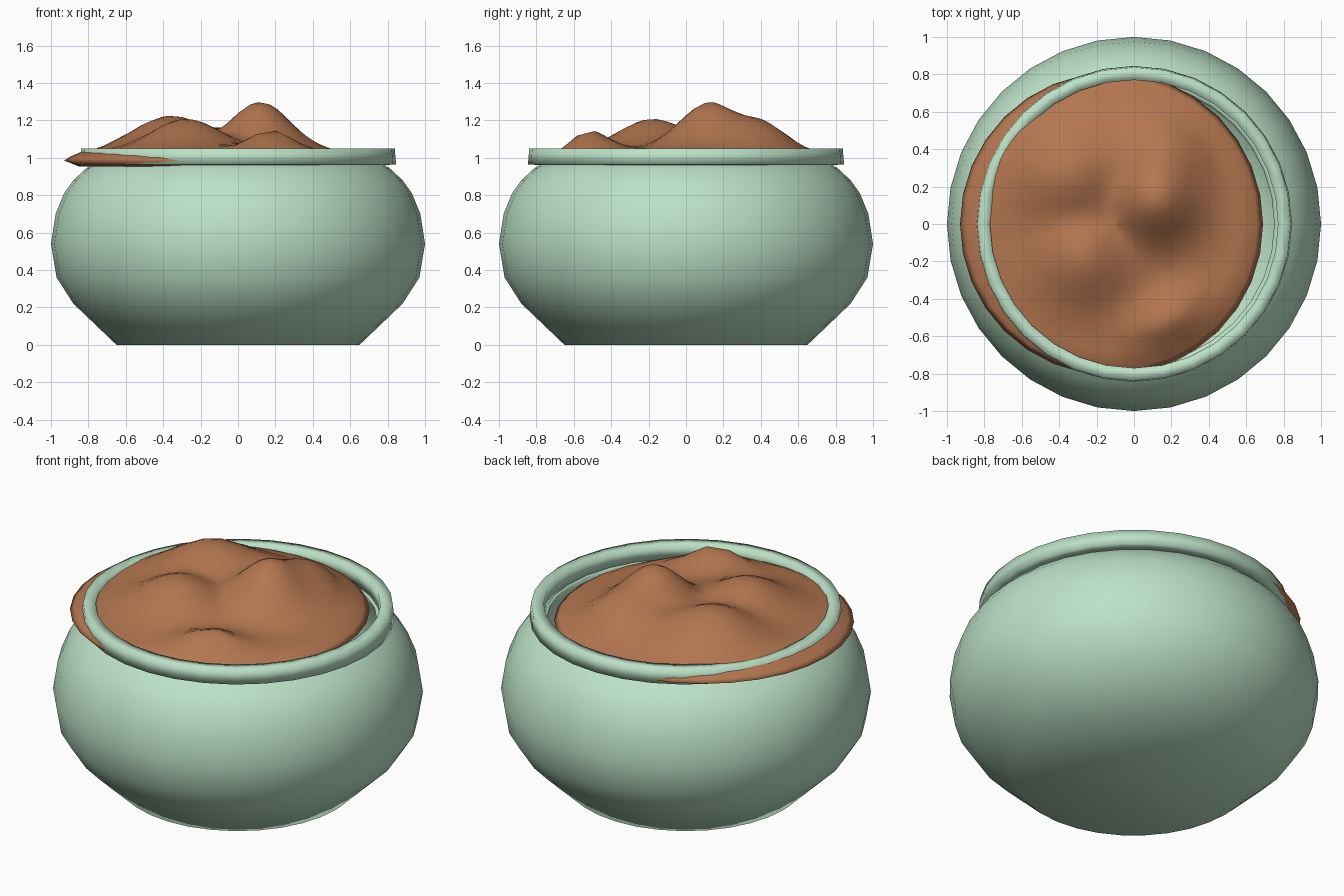
import bpy, bmesh, math

cube = bpy.data.objects.get("Cube")
if cube:
    bpy.data.objects.remove(cube, do_unlink=True)

SEGMENTS = 32


def make_material(name, colour):
    mat = bpy.data.materials.new(name)
    mat.use_nodes = True
    mat.diffuse_color = (*colour, 1)
    bsdf = next(n for n in mat.node_tree.nodes if n.type == 'BSDF_PRINCIPLED')
    bsdf.inputs["Base Color"].default_value = (*colour, 1)
    bsdf.inputs["Roughness"].default_value = 0.8
    return mat


def lathe(name, profile, material, centre=0.0, closed=False, height=None):
    """Spin (radius, z) points; zero radius makes a pole."""
    bm = bmesh.new()
    rings = []
    for r, z in profile:
        count = SEGMENTS if r > 0 else 1
        ring = []
        for i in range(count):
            a = math.tau * i / SEGMENTS
            x, y = centre + r * math.cos(a), r * math.sin(a)
            ring.append(bm.verts.new((x, y, z + (height(x, y, r) if height else 0))))
        rings.append(ring)
    pairs = list(zip(rings, rings[1:]))
    if closed:
        pairs.append((rings[-1], rings[0]))
    for a, b in pairs:
        for i in range(SEGMENTS):
            j = (i + 1) % SEGMENTS
            if len(a) == 1:
                bm.faces.new((a[0], b[j], b[i]))
            elif len(b) == 1:
                bm.faces.new((a[i], a[j], b[0]))
            else:
                bm.faces.new((a[i], a[j], b[j], b[i]))
    bmesh.ops.recalc_face_normals(bm, faces=bm.faces)
    for f in bm.faces:
        f.smooth = True
    mesh = bpy.data.meshes.new(name)
    bm.to_mesh(mesh)
    bm.free()
    mesh.materials.append(material)
    obj = bpy.data.objects.new(name, mesh)
    bpy.context.collection.objects.link(obj)
    return obj


green = make_material("pale_green_glaze", (0.50, 0.75, 0.57))
brown = make_material("brown_soil", (0.45, 0.18, 0.08))

# Hollow round bowl with a flat foot
lathe("pot_body", [
    (0, 0), (0.65, 0), (0.88, 0.22), (0.97, 0.36), (1.0, 0.54), (0.975, 0.70),
    (0.93, 0.81), (0.88, 0.88), (0.81, 0.945), (0.775, 0.965),
    (0.75, 0.965), (0.84, 0.85), (0.93, 0.54), (0.83, 0.26), (0.62, 0.05), (0, 0.05),
], green)

# Thick lip round the mouth
lathe("pot_rim", [(0.77, 0.96), (0.845, 0.965), (0.838, 1.05), (0.77, 1.05)],
      green, closed=True)

# Mounds in the soil: x, y, height, spread
MOUNDS = [
    (0.12, 0.13, 0.25, 0.16), (0.16, 0.36, 0.17, 0.16), (-0.36, 0.27, 0.18, 0.20),
    (-0.28, -0.18, 0.16, 0.18), (0.20, -0.55, 0.12, 0.13), (-0.10, 0.38, 0.10, 0.16),
]


def mound_height(x, y, r):
    fade = min(1.0, max(0.0, (0.76 - r) / 0.15))
    total = sum((h * math.exp(-((x - cx) ** 2 + (y - cy) ** 2) / (2 * s * s))) ** 3
                for cx, cy, h, s in MOUNDS)
    return fade * total ** (1 / 3)


# Heaped soil, pushed to one side so that it spills under the rim
RINGS = 16
soil_top = [(0.72 * i / RINGS, 1.05 - 0.02 * (i / RINGS) ** 2) for i in range(RINGS + 1)]
soil = lathe("soil", soil_top + [(0.78, 1.005), (0.81, 0.985), (0.73, 0.953), (0, 0.94)],
             brown, centre=-0.12,
             height=lambda x, y, r: mound_height(x, y, r))

# Leave the underside of the soil flat
for v in soil.data.vertices:
    if v.index == len(soil.data.vertices) - 1:
        v.co.z = 0.94
